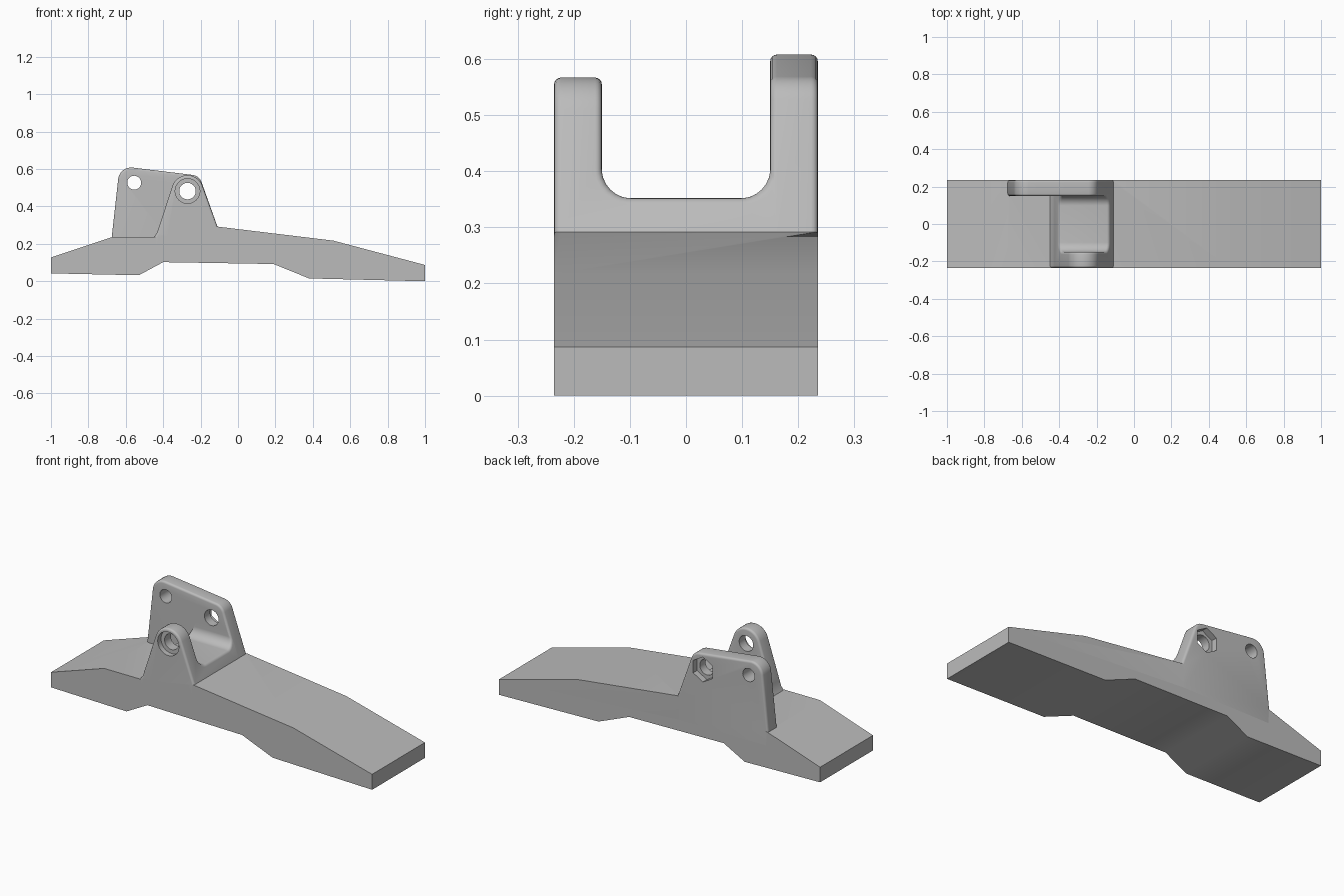
import bpy
import bmesh
import math
from mathutils import Vector

cube = bpy.data.objects.get("Cube")
if cube:
    bpy.data.objects.remove(cube, do_unlink=True)

grey = bpy.data.materials.new("plain grey")
grey.use_nodes = True
colour = (0.5, 0.5, 0.5, 1)
grey.diffuse_color = colour
grey.node_tree.nodes["Principled BSDF"].inputs["Base Color"].default_value = colour


def rounded(corners, steps=8):
    """Outline from (u, v, radius) corners, with arcs at the rounded ones."""
    out = []
    n = len(corners)
    for i, (u, v, r) in enumerate(corners):
        p = Vector((u, v))
        if r == 0:
            out.append(p)
            continue
        a = (Vector(corners[i - 1][:2]) - p).normalized()
        b = (Vector(corners[(i + 1) % n][:2]) - p).normalized()
        half = a.angle(b) / 2
        centre = p + (a + b).normalized() * (r / math.sin(half))
        start = p + a * (r / math.tan(half)) - centre
        end = p + b * (r / math.tan(half)) - centre
        for k in range(steps + 1):
            t = k / steps
            out.append(centre + start.lerp(end, t).normalized() * r)
    return out


def circle(u, v, r, sides=40, turn=0.0):
    return [Vector((u + r * math.cos(turn + math.tau * k / sides),
                    v + r * math.sin(turn + math.tau * k / sides)))
            for k in range(sides)]


def prism(name, outline, lo, hi, axis="y"):
    """Extrude an (x, z) outline along y, or a (y, z) outline along x."""
    bm = bmesh.new()

    def place(p, d):
        return (p.x, d, p.y) if axis == "y" else (d, p.x, p.y)

    face = bm.faces.new([bm.verts.new(place(p, lo)) for p in outline])
    made = bmesh.ops.extrude_face_region(bm, geom=[face])
    shift = Vector((0, hi - lo, 0) if axis == "y" else (hi - lo, 0, 0))
    bmesh.ops.translate(bm, vec=shift,
                        verts=[g for g in made["geom"] if isinstance(g, bmesh.types.BMVert)])
    bmesh.ops.recalc_face_normals(bm, faces=bm.faces)
    mesh = bpy.data.meshes.new(name)
    bm.to_mesh(mesh)
    bm.free()
    mesh.materials.append(grey)
    obj = bpy.data.objects.new(name, mesh)
    bpy.context.collection.objects.link(obj)
    return obj


def apply(obj, mod):
    bpy.context.view_layer.objects.active = obj
    bpy.ops.object.modifier_apply(modifier=mod.name)


def combine(obj, other, operation):
    mod = obj.modifiers.new("combine", "BOOLEAN")
    mod.operation = operation
    mod.solver = "EXACT"
    mod.object = other
    apply(obj, mod)
    bpy.data.objects.remove(other, do_unlink=True)


def soften(obj, width=0.012):
    mod = obj.modifiers.new("soften", "BEVEL")
    mod.width = width
    mod.segments = 4
    mod.limit_method = "ANGLE"
    mod.angle_limit = math.radians(50)
    mod.use_clamp_overlap = False
    apply(obj, mod)


HALF = 0.235   # half width of the whole part
INNER = 0.15   # inner face of both lugs

# Long bent beam
beam = prism("beam_with_bracket", rounded([
    (-1, 0.13, 0), (-0.67, 0.24, 0), (-0.43, 0.24, 0), (-0.11, 0.295, 0),
    (0.51, 0.22, 0), (1, 0.09, 0), (1, 0.003, 0), (0.38, 0.018, 0),
    (0.19, 0.095, 0), (-0.40, 0.105, 0), (-0.53, 0.035, 0), (-1, 0.045, 0)]),
    -HALF, HALF)
beam.data.vertices.foreach_get  # mesh is ready for the unions below

# Front lug and saddle, with a flared foot on the left
pin = (-0.27, 0.485)
crown = [Vector((pin[0] + 0.085 * math.cos(math.radians(a)),
                 pin[1] + 0.085 * math.sin(math.radians(a)))) for a in range(20, 161, 10)]
foot = rounded([(-0.424, 0.29, 0), (-0.432, 0.263, 0), (-0.45, 0.238, 0),
                (-0.45, 0.15, 0), (-0.11, 0.15, 0), (-0.11, 0.295, 0)])
saddle = prism("saddle", crown + foot, -HALF, 0.2)
channel = prism("channel", rounded([
    (-INNER, 0.9, 0), (-INNER, 0.355, 0.052), (INNER, 0.355, 0.052),
    (INNER, 0.45, 0), (0.4, 0.45, 0), (0.4, 0.9, 0)]), -0.8, 0.2, "x")
combine(saddle, channel, "DIFFERENCE")
soften(saddle)

# Taller, wider back lug
back_lug = prism("back_lug", rounded([
    (-0.675, 0.15, 0), (-0.675, 0.24, 0), (-0.633, 0.619, 0.07),
    (-0.207, 0.567, 0.06), (-0.11, 0.295, 0), (-0.11, 0.15, 0)]), INNER, HALF)
soften(back_lug)

combine(beam, saddle, "UNION")
combine(beam, back_lug, "UNION")

# Pin hole, front counterbore, nut pocket and small hole
combine(beam, prism("pin_hole", circle(*pin, 0.044), -0.4, 0.4), "DIFFERENCE")
combine(beam, prism("counterbore", circle(*pin, 0.066), -0.4, -0.205), "DIFFERENCE")
combine(beam, prism("nut_pocket", circle(*pin, 0.07, 6, math.pi / 6), 0.2, 0.4), "DIFFERENCE")
combine(beam, prism("small_hole", circle(-0.555, 0.53, 0.037), 0.05, 0.4), "DIFFERENCE")

# Rest the beam on the ground
lowest = min(v.co.z for v in beam.data.vertices)
for v in beam.data.vertices:
    v.co.z -= lowest

bpy.ops.object.select_all(action="DESELECT")
beam.select_set(True)
bpy.context.view_layer.objects.active = beam
bpy.ops.object.shade_smooth_by_angle(angle=math.radians(30))
